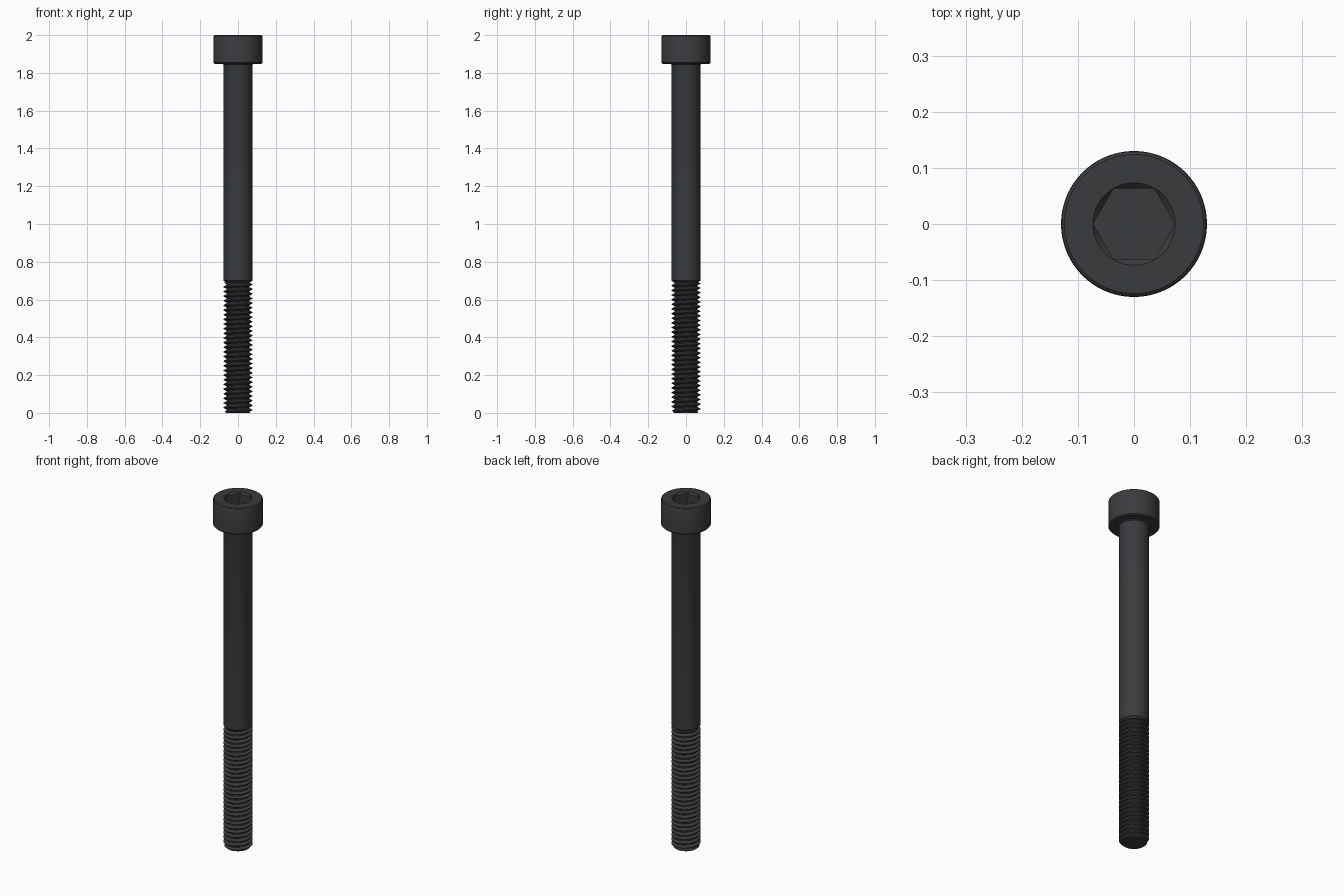
import bpy, bmesh
from math import sin, cos, pi

if "Cube" in bpy.data.objects:
    bpy.data.objects.remove(bpy.data.objects["Cube"])

SEG = 64
R_SHANK, R_ROOT, R_TIP = 0.0765, 0.0615, 0.064
PITCH, Z_THREAD, Z_HEAD = 0.0246, 0.69, 1.848

steel = bpy.data.materials.new("black_steel")
steel.diffuse_color = (0.042, 0.044, 0.048, 1)
steel.use_nodes = True
steel.node_tree.nodes["Principled BSDF"].inputs["Base Color"].default_value = steel.diffuse_color


def lathe(bm, profile, seg=SEG):
    """Revolve (radius, z) points around the z axis."""
    rings = [[bm.verts.new((r * cos(2 * pi * i / seg), r * sin(2 * pi * i / seg), z))
              for i in range(seg)] if r > 0 else [bm.verts.new((0, 0, z))] * seg
             for r, z in profile]
    for a, b in zip(rings, rings[1:]):
        for i in range(seg):
            n = (i + 1) % seg
            bm.faces.new(list(dict.fromkeys((a[i], a[n], b[n], b[i]))))


def finish(bm, name):
    bmesh.ops.remove_doubles(bm, verts=bm.verts, dist=1e-5)
    bmesh.ops.recalc_face_normals(bm, faces=bm.faces)
    me = bpy.data.meshes.new(name)
    bm.to_mesh(me)
    bm.free()
    ob = bpy.data.objects.new(name, me)
    bpy.context.collection.objects.link(ob)
    me.materials.append(steel)
    return ob


def activate(ob):
    bpy.ops.object.select_all(action='DESELECT')
    ob.select_set(True)
    bpy.context.view_layer.objects.active = ob


def lathed(name, profile, seg=SEG):
    bm = bmesh.new()
    lathe(bm, profile, seg)
    return finish(bm, name)


# Shank: flat tip, helical thread, plain shaft with a fillet under the head
bm = bmesh.new()
lathe(bm, [(0, 0), (R_TIP, 0)])
lathe(bm, [(R_TIP, Z_THREAD), (R_SHANK, Z_THREAD + 0.01), (R_SHANK, Z_HEAD - 0.008),
           (0.078, Z_HEAD - 0.003), (0.083, Z_HEAD)])

tooth = [(0, R_ROOT), (0.25, R_ROOT), (0.5625, R_SHANK), (0.6875, R_SHANK), (1, R_ROOT)]


def thread_point(k, frac, r):
    a = 2 * pi * (k % SEG) / SEG
    z = PITCH * (k / SEG + frac)
    if z <= 0 or z >= Z_THREAD:
        z, r = min(max(z, 0), Z_THREAD), R_TIP
    r = min(r, R_TIP + z)                      # chamfered start of the thread
    return (r * cos(a), r * sin(a), z)


turns = int(Z_THREAD / PITCH) + 2
cols = [[bm.verts.new(thread_point(k, f, r)) for f, r in tooth]
        for k in range(-2 * SEG, turns * SEG + 1)]
for a, b in zip(cols, cols[1:]):
    for j in range(4):
        quad = (a[j], b[j], b[j + 1], a[j + 1])
        zs = [v.co.z for v in quad]
        if max(zs) - min(zs) > 1e-7:
            bm.faces.new(quad)
bmesh.ops.delete(bm, geom=[v for v in bm.verts if not v.link_faces], context='VERTS')
shank = finish(bm, "threaded_shank")

# Cylindrical head with rounded top rim and chamfered lower rim
head = lathed("socket_head", [(0, Z_HEAD), (0.124, Z_HEAD), (0.130, Z_HEAD + 0.006),
                              (0.130, 1.992), (0.1285, 1.9965), (0.124, 2), (0, 2)], 96)

# Hex socket and its countersink
cutters = [lathed("hex_cutter", [(0, 1.92), (0.0728, 1.92), (0.0728, 2.05), (0, 2.05)], 6),
           lathed("countersink_cutter", [(0, 1.98), (0.0535, 1.98), (0.0835, 2.01), (0, 2.01)])]
activate(head)
for c in cutters:
    m = head.modifiers.new(c.name, 'BOOLEAN')
    m.operation, m.object, m.solver = 'DIFFERENCE', c, 'EXACT'
    bpy.ops.object.modifier_apply(modifier=m.name)
for c in cutters:
    bpy.data.objects.remove(c)

for ob in (shank, head):
    activate(ob)
    bpy.ops.object.shade_smooth_by_angle(angle=pi / 6)
